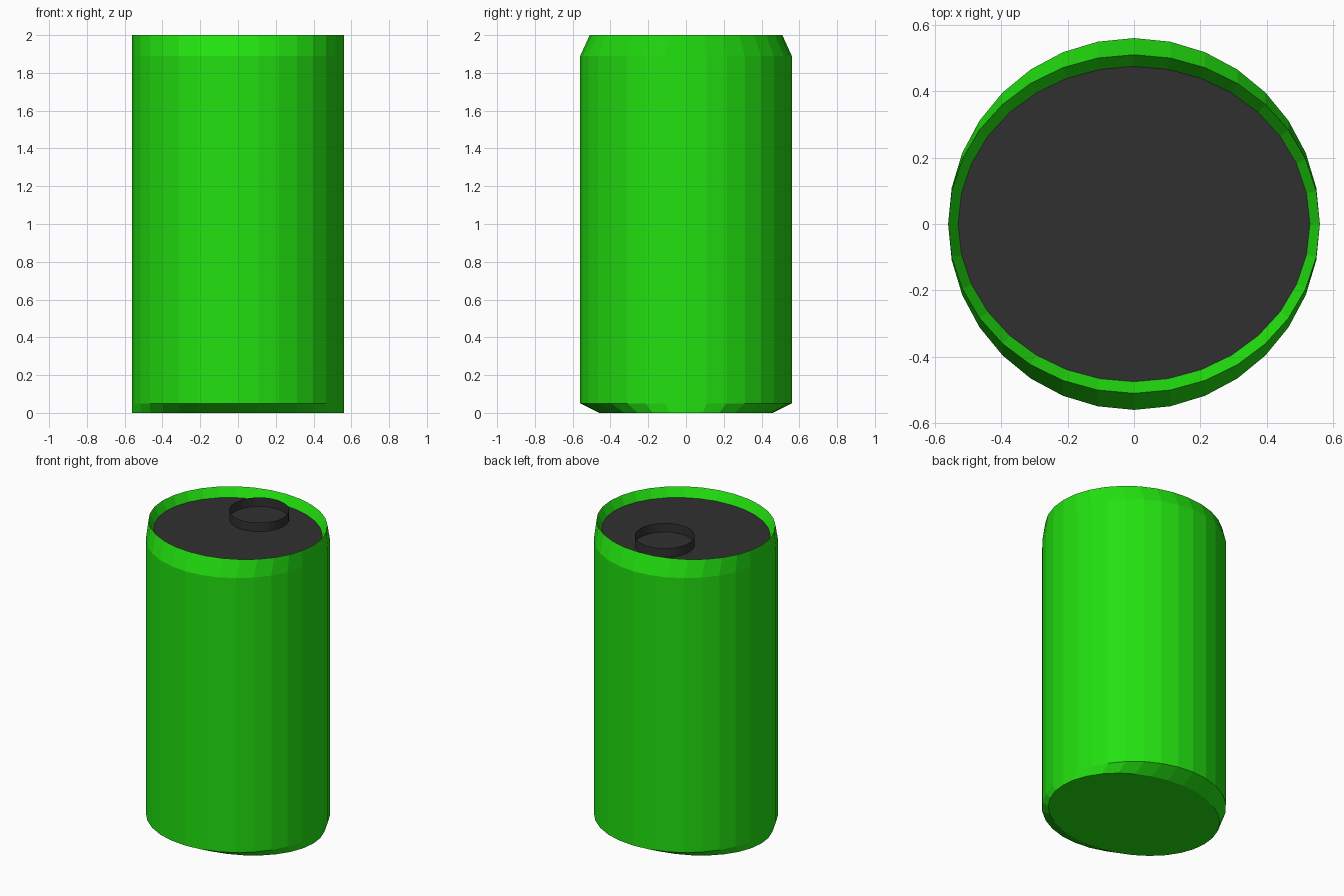
import bpy, bmesh, math

if "Cube" in bpy.data.objects:
    bpy.data.objects.remove(bpy.data.objects["Cube"])

SIDES = 32


def material(name, color):
    m = bpy.data.materials.new(name)
    m.diffuse_color = color
    m.use_nodes = True
    m.node_tree.nodes["Principled BSDF"].inputs["Base Color"].default_value = m.diffuse_color
    return m


green = material("green_paint", (0.016, 0.75, 0.005, 1))
dark = material("dark_metal", (0.03, 0.03, 0.03, 1))


def lofted(name, rings, mat, cap_start=False, cap_end=False, center=(0, 0)):
    """Skin a stack of elliptical rings given as (x radius, y radius, z)."""
    bm = bmesh.new()
    loops = []
    for rx, ry, z in rings:
        loops.append([bm.verts.new((center[0] + rx * math.cos(2 * math.pi * i / SIDES),
                                    center[1] + ry * math.sin(2 * math.pi * i / SIDES), z))
                      for i in range(SIDES)])
    for a, b in zip(loops, loops[1:]):
        for i in range(SIDES):
            j = (i + 1) % SIDES
            bm.faces.new((a[i], a[j], b[j], b[i]))
    if cap_start:
        bm.faces.new(loops[0][::-1])
    if cap_end:
        bm.faces.new(loops[-1])
    me = bpy.data.meshes.new(name)
    bm.to_mesh(me)
    bm.free()
    me.materials.append(mat)
    ob = bpy.data.objects.new(name, me)
    bpy.context.collection.objects.link(ob)
    return ob


# Body: tapered only front-to-back at both ends, rim folds inward to the lid
lofted("can_body", [(0.56, 0.46, 0), (0.56, 0.56, 0.05), (0.56, 0.56, 1.89),
                    (0.56, 0.51, 2.0), (0.53, 0.475, 1.94)], green, cap_start=True)

# Recessed lid
lofted("lid", [(0.53, 0.475, 1.94)], dark, cap_end=True)

# Thin open pull ring standing on the lid
lofted("pull_ring", [(0.182, 0.182, 1.94), (0.182, 0.182, 2.0)], dark, center=(0, 0.225))
